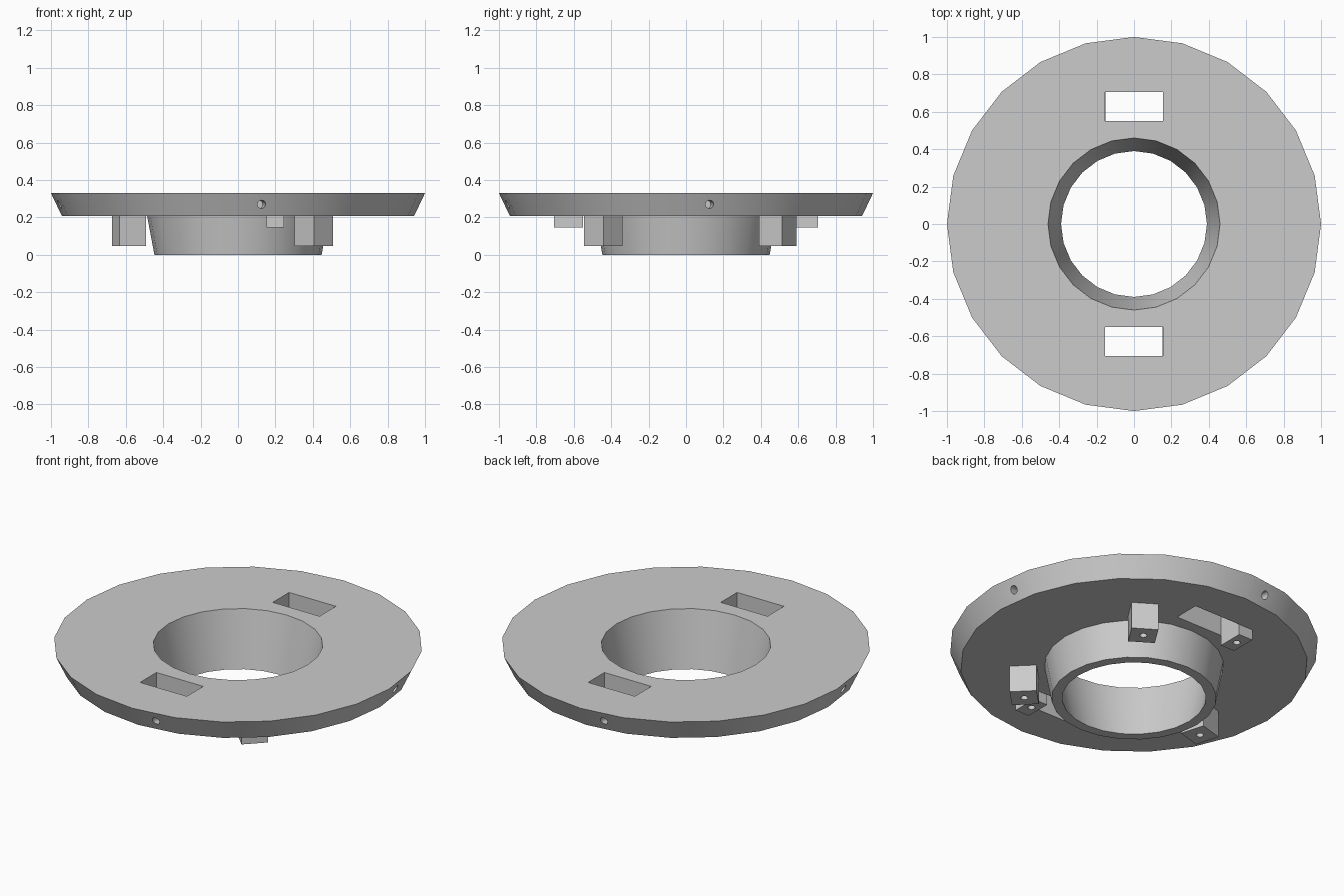
import bpy, bmesh
from math import radians, cos, sin, pi
from mathutils import Matrix, Vector

cube = bpy.data.objects.get("Cube")
if cube:
    bpy.data.objects.remove(cube, do_unlink=True)

grey = bpy.data.materials.new("plain_grey")
grey.use_nodes = True
grey.diffuse_color = (0.6, 0.6, 0.6, 1)
grey.node_tree.nodes["Principled BSDF"].inputs["Base Color"].default_value = (0.6, 0.6, 0.6, 1)

SIDES = 24
FLANGE_BOTTOM, TOP = 0.208, 0.33


def finish(bm, name):
    bmesh.ops.recalc_face_normals(bm, faces=bm.faces)
    mesh = bpy.data.meshes.new(name)
    bm.to_mesh(mesh)
    bm.free()
    mesh.materials.append(grey)
    obj = bpy.data.objects.new(name, mesh)
    bpy.context.collection.objects.link(obj)
    return obj


def lathe(name, profile):
    bm = bmesh.new()
    rings = []
    for i in range(SIDES):
        a = 2 * pi * i / SIDES
        rings.append([bm.verts.new((r * cos(a), r * sin(a), z)) for r, z in profile])
    n = len(profile)
    for i in range(SIDES):
        a, b = rings[i], rings[(i + 1) % SIDES]
        for j in range(n):
            k = (j + 1) % n
            bm.faces.new((a[j], b[j], b[k], a[k]))
    return finish(bm, name)


def box(name, size, centre, angle=0.0):
    bm = bmesh.new()
    matrix = (Matrix.Translation(centre) @ Matrix.Rotation(angle, 4, 'Z')
              @ Matrix.Diagonal((*size, 1)))
    bmesh.ops.create_cube(bm, size=1, matrix=matrix)
    return finish(bm, name)


def peg(centre, direction, radius=0.02, depth=0.2):
    bm = bmesh.new()
    turn = Vector(direction).to_track_quat('Z', 'Y').to_matrix().to_4x4()
    bmesh.ops.create_cone(bm, cap_ends=True, segments=16, radius1=radius, radius2=radius,
                          depth=depth, matrix=Matrix.Translation(centre) @ turn)
    return finish(bm, "cutter")


def cut(obj, cutter):
    mod = obj.modifiers.new("cut", 'BOOLEAN')
    mod.operation, mod.solver, mod.object = 'DIFFERENCE', 'EXACT', cutter
    bpy.context.view_layer.objects.active = obj
    bpy.ops.object.modifier_apply(modifier=mod.name)
    bpy.data.objects.remove(cutter, do_unlink=True)


# Flange and tapered hub, one turned solid with a conical bore
flange = lathe("flange_and_hub", [(1.0, TOP), (0.942, FLANGE_BOTTOM), (0.486, FLANGE_BOTTOM),
                                  (0.447, 0), (0.39, 0), (0.46, TOP)])

# Two rectangular slots through the flange
for side in (1, -1):
    cut(flange, box("cutter", (0.31, 0.155, 0.4), (0, side * 0.627, 0.3)))

# Four screw holes around the rim
for i in range(4):
    a = radians(7.5 + 90 * i)
    d = Vector((cos(a), sin(a), 0))
    cut(flange, peg(d * 0.95 + Vector((0, 0, 0.27)), d, radius=0.022))

bpy.ops.object.select_all(action='DESELECT')
flange.select_set(True)
bpy.context.view_layer.objects.active = flange
bpy.ops.object.shade_smooth_by_angle(angle=radians(30))

# Three mounting posts around the hub, each with a blind hole below
for name, deg, turn in (("front_left_post", -47.5, -45), ("back_left_post", 54.8, 57.5),
                        ("right_post", 193.5, 196)):
    x, y = 0.6 * cos(radians(deg)), 0.6 * sin(radians(deg))
    post = box(name, (0.146, 0.146, 0.165), (x, y, 0.1305), radians(turn))
    cut(post, peg((x, y, 0.048), (0, 0, 1)))

# A small tab at one end of each slot, with a blind hole below
for name, side in (("front_slot_tab", 1), ("back_slot_tab", -1)):
    x, y = side * 0.2, side * -0.627
    tab = box(name, (0.093, 0.155, 0.068), (x, y, 0.179))
    cut(tab, peg((x, y, 0.145), (0, 0, 1), depth=0.1))
